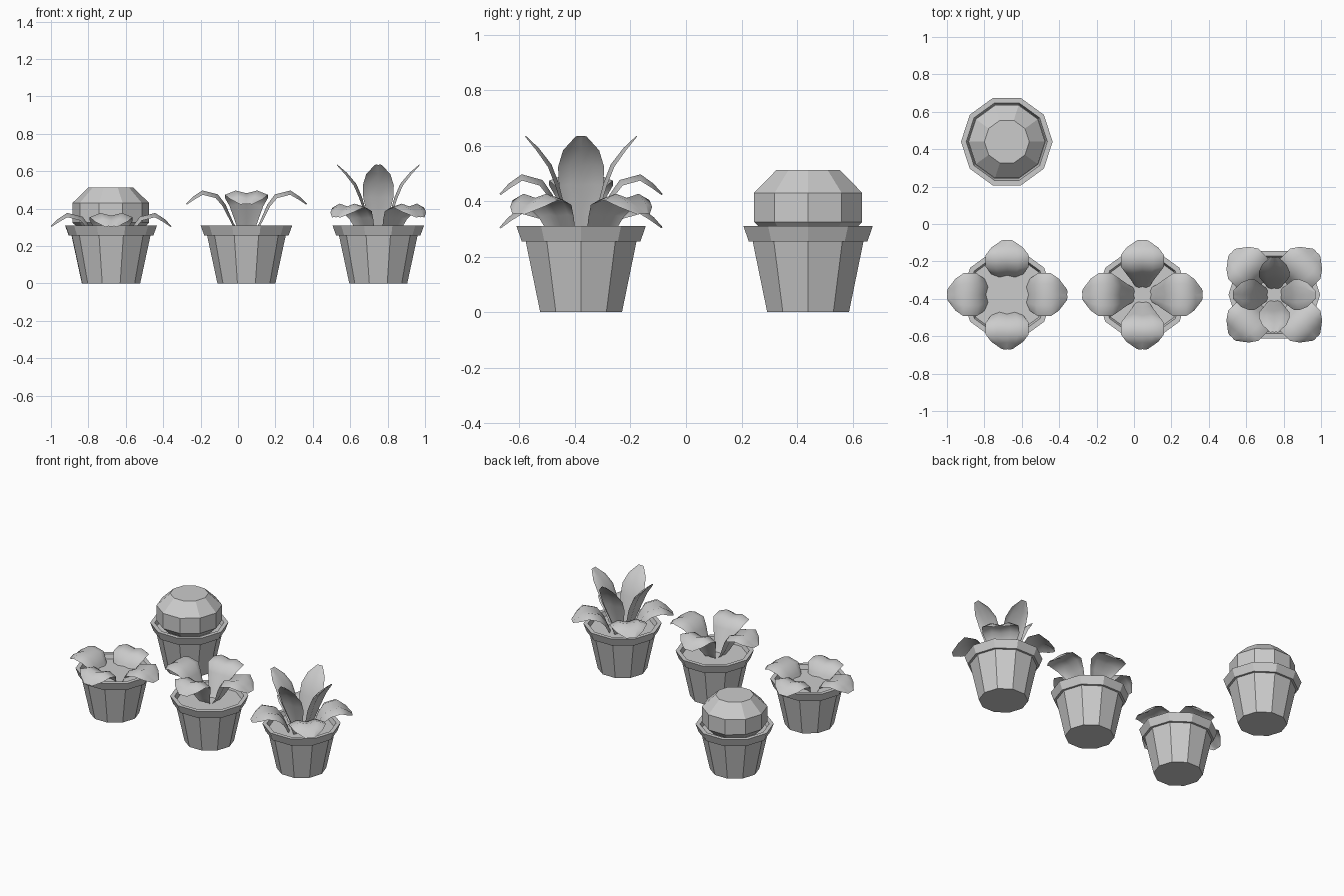
import bpy
from math import cos, sin, pi, atan2
from mathutils import Vector

if "Cube" in bpy.data.objects:
    bpy.data.objects.remove(bpy.data.objects["Cube"], do_unlink=True)

grey = bpy.data.materials.new("plain grey")
grey.use_nodes = True
grey.diffuse_color = (0.6, 0.6, 0.6, 1)
grey.node_tree.nodes["Principled BSDF"].inputs["Base Color"].default_value = (0.6, 0.6, 0.6, 1)


def add_mesh(name, verts, faces, location, smooth=False):
    mesh = bpy.data.meshes.new(name)
    mesh.from_pydata(verts, [], faces)
    mesh.materials.append(grey)
    for poly in mesh.polygons:
        poly.use_smooth = smooth
    obj = bpy.data.objects.new(name, mesh)
    obj.location = location
    bpy.context.collection.objects.link(obj)
    return obj


def lathe(name, profile, location, sides=10):
    """Turn a (radius, height) profile, running upwards, and cap both ends."""
    verts = [(r * cos(2 * pi * i / sides), r * sin(2 * pi * i / sides), z)
             for r, z in profile for i in range(sides)]
    faces = [(k * sides + i, k * sides + (i + 1) % sides,
              (k + 1) * sides + (i + 1) % sides, (k + 1) * sides + i)
             for k in range(len(profile) - 1) for i in range(sides)]
    last = (len(profile) - 1) * sides
    faces.append(tuple(reversed(range(sides))))
    faces.append(tuple(range(last, last + sides)))
    return add_mesh(name, verts, faces, location)


def leaf(name, path, angle, location, stretch=1.0, lift=0.0):
    """Sweep a folded strip along a path of (radius, height, half width)."""
    columns = (-1, -0.5, 0, 0.5, 1)
    verts, faces = [], []
    for k, (r, z, half) in enumerate(path):
        before, after = path[max(k - 1, 0)], path[min(k + 1, len(path) - 1)]
        slope = atan2(after[1] - before[1], after[0] - before[0])
        for t in columns:
            # drooping edges, raised shoulders and a shallow central fold
            fold = half * {0: -0.09, 0.5: 0.04, 1: -0.16}[abs(t)]
            radius = (r - fold * sin(slope)) * stretch
            side = t * half
            verts.append((radius * cos(angle) - side * sin(angle),
                          radius * sin(angle) + side * cos(angle),
                          z + fold * cos(slope) + lift))
    n = len(columns)
    for k in range(len(path) - 1):
        for i in range(n - 1):
            a = k * n + i
            faces.append((a, a + n, a + n + 1, a + 1))
    return add_mesh(name, verts, faces, location, smooth=True)


def leaf_ring(name, path, location, start=0.0, lift=0.0, shrink=0.91):
    for i in range(4):
        leaf(f"{name}_{i + 1}", path, start + i * pi / 2, location,
             shrink if i % 2 else 1.0, lift)


POT = [(0.155, 0), (0.21, 0.255), (0.225, 0.255), (0.245, 0.31),
       (0.217, 0.31), (0.207, 0.28)]
CACTUS = [(0.12, 0.245), (0.205, 0.325), (0.205, 0.43), (0.12, 0.512)]
ARCHED = [(0.03, 0.26, 0.03), (0.07, 0.32, 0.055), (0.115, 0.42, 0.09),
          (0.155, 0.472, 0.115), (0.235, 0.492, 0.115),
          (0.285, 0.46, 0.085), (0.322, 0.425, 0.03)]
UPRIGHT = [(0.03, 0.26, 0.03), (0.06, 0.36, 0.055), (0.09, 0.46, 0.08),
           (0.12, 0.53, 0.083), (0.17, 0.59, 0.065), (0.22, 0.635, 0.02)]

# Pots, each with its rim and soil
places = {"cactus": (-0.68, 0.44, 0), "low_plant": (-0.678, -0.378, 0),
          "open_plant": (0.045, -0.378, 0), "tall_plant": (0.75, -0.378, 0)}
for plant, place in places.items():
    lathe(plant + "_pot", POT, place)

# Round cactus
lathe("cactus_body", CACTUS, places["cactus"])

# Leafy plants
leaf_ring("low_leaf", ARCHED, places["low_plant"], lift=-0.12)
leaf_ring("open_leaf", ARCHED, places["open_plant"])
leaf_ring("tall_lower_leaf", ARCHED, places["tall_plant"], pi / 4, -0.07, 1.0)
leaf_ring("tall_upright_leaf", UPRIGHT, places["tall_plant"])
